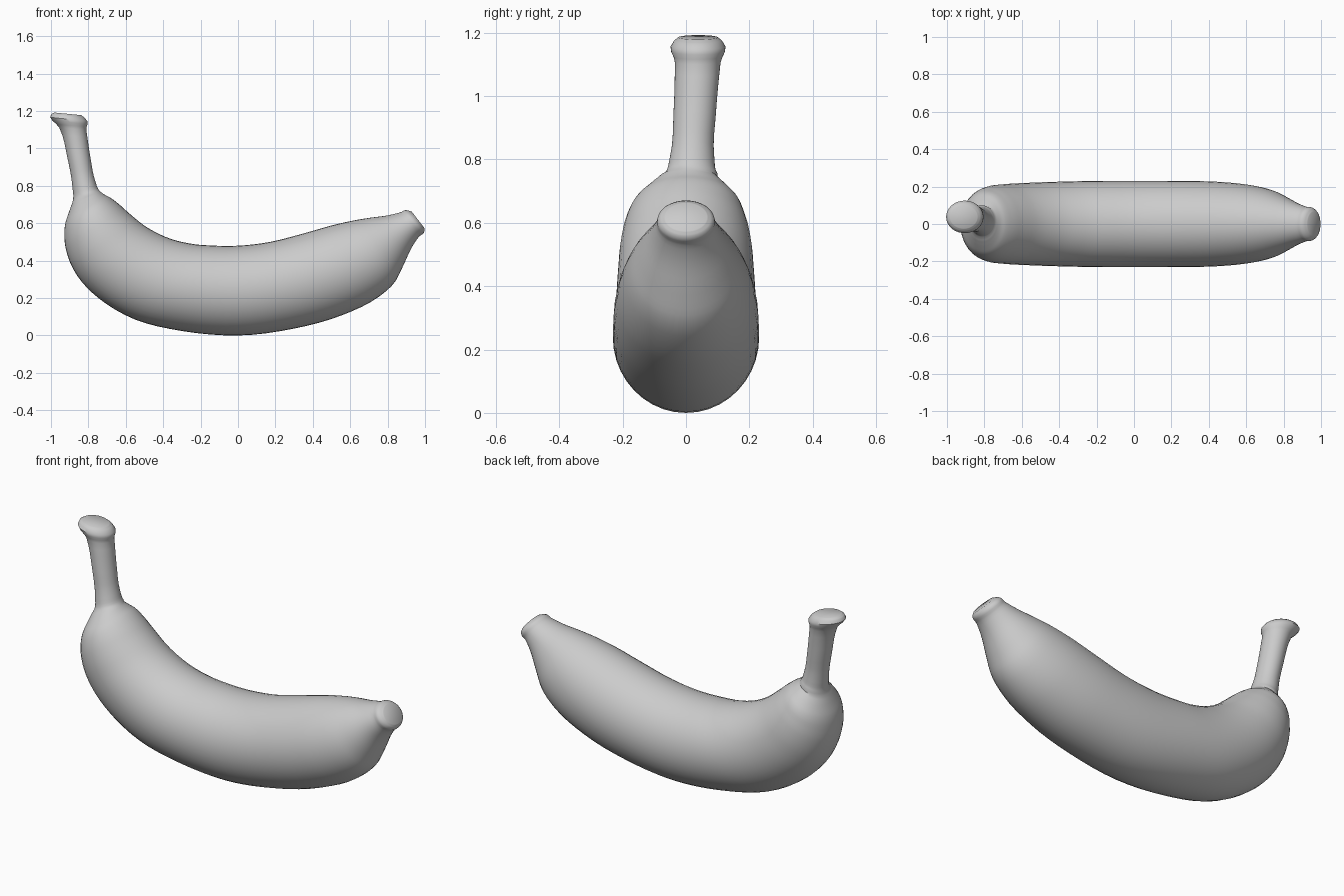
import bpy, bmesh, math
from mathutils import Vector

if "Cube" in bpy.data.objects:
    bpy.data.objects.remove(bpy.data.objects["Cube"])

# Stations along the fruit: outer x, outer z, inner x, inner z, half width
STATIONS = [
    (-.983, 1.192, -.838, 1.178, .062), (-.998, 1.183, -.821, 1.165, .076),
    (-.955, 1.11, -.811, 1.10, .072), (-.912, .95, -.789, .95, .067),
    (-.885, .79, -.763, .825, .070), (-.882, .725, -.744, .778, .084),
    (-.902, .665, -.715, .754, .125), (-.922, .605, -.685, .738, .160),
    (-.928, .52, -.64, .705, .188), (-.912, .43, -.585, .656, .205),
    (-.86, .32, -.50, .587, .214), (-.75, .203, -.39, .528, .220),
    (-.55, .085, -.26, .492, .226), (-.30, .024, -.14, .481, .230),
    (0, .0, 0, .480, .231), (.30, .037, .17, .500, .230),
    (.56, .11, .36, .548, .225), (.75, .205, .52, .593, .205),
    (.84, .288, .63, .617, .178), (.882, .37, .71, .630, .148),
    (.93, .472, .80, .642, .112), (.968, .528, .868, .658, .092),
    (.997, .558, .908, .669, .082), (.997, .574, .929, .662, .066),
]
SIDES, STEPS = 40, 4


def smooth_stations(rows, steps):
    """Hermite curve through the rows, spaced by chord length."""
    mid = [Vector(((r[0] + r[2]) / 2, (r[1] + r[3]) / 2)) for r in rows]
    t = [0.0]
    for a, b in zip(mid, mid[1:]):
        t.append(t[-1] + max((b - a).length, .01))
    n = len(rows)

    def slope(i, k):
        if i == 0 or i == n - 1:
            j = min(i, n - 2)
            return (rows[j + 1][k] - rows[j][k]) / (t[j + 1] - t[j])
        h0, h1 = t[i] - t[i - 1], t[i + 1] - t[i]
        d0 = (rows[i][k] - rows[i - 1][k]) / h0
        d1 = (rows[i + 1][k] - rows[i][k]) / h1
        return (d0 * h1 + d1 * h0) / (h0 + h1)

    out = []
    for i in range(n - 1):
        h = t[i + 1] - t[i]
        for s in range(steps):
            u = s / steps
            out.append([(2*u**3 - 3*u**2 + 1) * rows[i][k]
                        + (u**3 - 2*u*u + u) * h * slope(i, k)
                        + (3*u*u - 2*u**3) * rows[i + 1][k]
                        + (u**3 - u*u) * h * slope(i + 1, k) for k in range(5)])
    out.append(list(rows[-1]))
    return out


# Loft the rings; the stem leans slightly towards +y
bm = bmesh.new()
rings = []
for ox, oz, ix, iz, w in smooth_stations(STATIONS, STEPS):
    outer, inner = Vector((ox, 0, oz)), Vector((ix, 0, iz))
    centre, half = (outer + inner) / 2, (inner - outer) / 2
    lean = .03 * min(max((centre.z - .62) / .5, 0), 1) if centre.x < -.5 else 0
    lean += .008 if centre.x < -.5 and centre.z > .75 else 0
    ring = []
    for k in range(SIDES):
        a = 2 * math.pi * k / SIDES
        p = centre + half * math.cos(a)
        p.y = w * math.sin(a) + lean
        ring.append(bm.verts.new(p))
    rings.append(ring)
for a, b in zip(rings, rings[1:]):
    for k in range(SIDES):
        j = (k + 1) % SIDES
        bm.faces.new((a[k], a[j], b[j], b[k]))

# Flat cut ends of stem and tip
bm.faces.new(rings[0])
bm.faces.new(rings[-1])
bmesh.ops.recalc_face_normals(bm, faces=bm.faces[:])

mesh = bpy.data.meshes.new("banana")
bm.to_mesh(mesh)
bm.free()
banana = bpy.data.objects.new("banana", mesh)
bpy.context.collection.objects.link(banana)
bpy.context.view_layer.objects.active = banana
banana.select_set(True)
bpy.ops.object.shade_smooth_by_angle(angle=math.radians(40))
